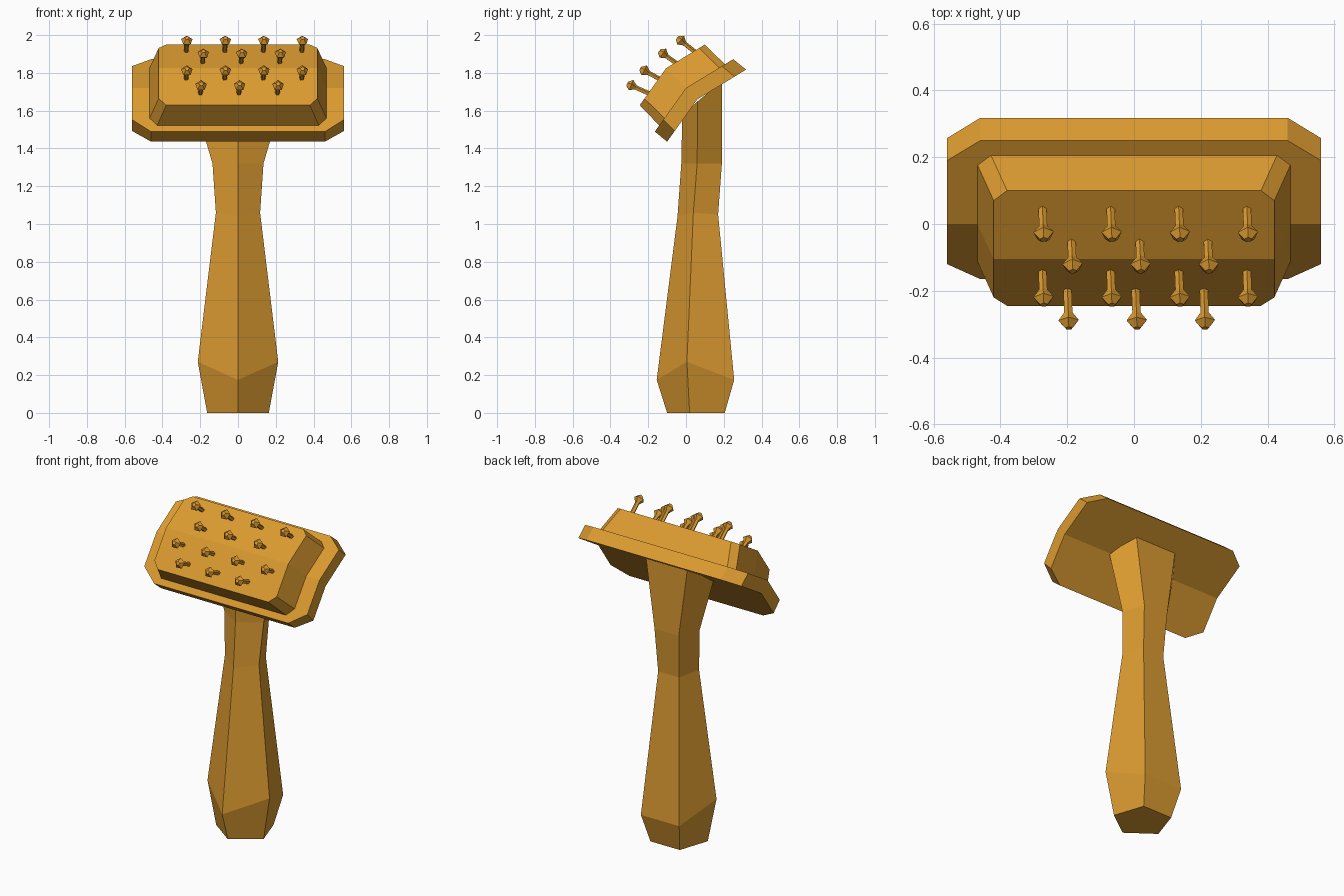
import bpy, bmesh, math
from mathutils import Vector

cube = bpy.data.objects.get("Cube")
if cube:
    bpy.data.objects.remove(cube, do_unlink=True)

amber = bpy.data.materials.new("amber")
amber.use_nodes = True
amber.diffuse_color = (0.71, 0.325, 0.03, 1)
amber.node_tree.nodes["Principled BSDF"].inputs["Base Color"].default_value = amber.diffuse_color


def finish(name, bm):
    """Turn a bmesh into a flat shaded object."""
    bmesh.ops.recalc_face_normals(bm, faces=bm.faces[:])
    mesh = bpy.data.meshes.new(name)
    bm.to_mesh(mesh)
    bm.free()
    mesh.materials.append(amber)
    obj = bpy.data.objects.new(name, mesh)
    bpy.context.collection.objects.link(obj)
    return obj


def bridge(bm, a, b):
    """Join two equal closed loops with quads."""
    n = len(a)
    for i in range(n):
        bm.faces.new((a[i], a[(i + 1) % n], b[(i + 1) % n], b[i]))


# Head: slabs with cut corners, folded across the middle
FRONT_SLOPE, BACK_SLOPE = 1.4, 0.61


def folded_ring(bm, x_end, x_side, ys, bend_z):
    bend_y = ys[2]
    right = []
    for x, y in zip((x_end, x_side, x_side, x_side, x_end), ys):
        slope = FRONT_SLOPE if y < bend_y else BACK_SLOPE
        right.append((x, y, bend_z + (y - bend_y) * slope))
    left = [(-x, y, z) for x, y, z in reversed(right)]
    return [bm.verts.new(p) for p in right + left]


def folded_slab(name, lower, upper):
    bm = bmesh.new()
    rings = [folded_ring(bm, *lower), folded_ring(bm, *upper)]
    bridge(bm, *rings)
    for r in rings:
        bm.faces.new(r[:3] + r[7:])
        bm.faces.new(r[2:8])
    return finish(name, bm)


folded_slab("head_plate",
            (0.46, 0.56, (-0.10, -0.06, 0.06, 0.257, 0.318), 1.66),
            (0.46, 0.56, (-0.165, -0.12, 0.0, 0.19, 0.25), 1.72))
folded_slab("bristle_pad",
            (0.43, 0.47, (-0.138, -0.11, 0.003, 0.18, 0.21), 1.715),
            (0.38, 0.42, (-0.245, -0.22, -0.105, 0.07, 0.10), 1.825))

# Handle: five-sided shaft, ridge to the front
bm = bmesh.new()
previous = None
for half_x, y_front, y_back, z_front, z_side, z_back in (
        (0.163, -0.10, 0.205, 0, 0, 0),
        (0.213, -0.155, 0.255, 0.175, 0.27, 0.175),
        (0.117, -0.045, 0.17, 1.04, 1.06, 1.05),
        (0.135, -0.025, 0.19, 1.32, 1.32, 1.32),
        (0.232, -0.02, 0.19, 1.57, 1.65, 1.755)):
    y_side = y_front + (y_back - y_front) * 0.39
    back_x = half_x * 0.618
    ring = [bm.verts.new(p) for p in (
        (0, y_front, z_front), (half_x, y_side, z_side), (back_x, y_back, z_back),
        (-back_x, y_back, z_back), (-half_x, y_side, z_side))]
    if previous:
        bridge(bm, previous, ring)
    else:
        bm.faces.new(ring)
    previous = ring
bm.faces.new(previous)
finish("handle", bm)


# Bristles: thin stems with pointed knobs
def bristle(name, base, tip):
    base, tip = Vector(base), Vector(tip)
    axis = tip - base
    turn = axis.to_track_quat("Z", "Y")
    length, sides = axis.length, 5
    bm = bmesh.new()
    previous = None
    for radius, height in ((0.013, -0.02), (0.013, length - 0.05),
                           (0.032, length - 0.022), (0.012, length)):
        ring = []
        for i in range(sides):
            a = math.tau * i / sides + math.pi / 2
            p = Vector((radius * math.cos(a), radius * math.sin(a), height))
            ring.append(bm.verts.new(base + turn @ p))
        if previous:
            bridge(bm, previous, ring)
        else:
            bm.faces.new(ring)
        previous = ring
    bm.faces.new(previous)
    return finish(name, bm)


SPACING = 0.204
rows = (
    (4, -0.274, (0.045, 1.912), (-0.047, 1.985)),
    (3, -0.187, (-0.055, 1.853), (-0.142, 1.915)),
    (4, -0.274, (-0.145, 1.770), (-0.242, 1.822)),
    (3, -0.199, (-0.20, 1.692), (-0.312, 1.742)),
)
for r, (count, start, base, tip) in enumerate(rows):
    for i in range(count):
        x = start + i * SPACING
        bristle(f"bristle_{r + 1}_{i + 1}", (x, *base), (x + 0.004, *tip))
